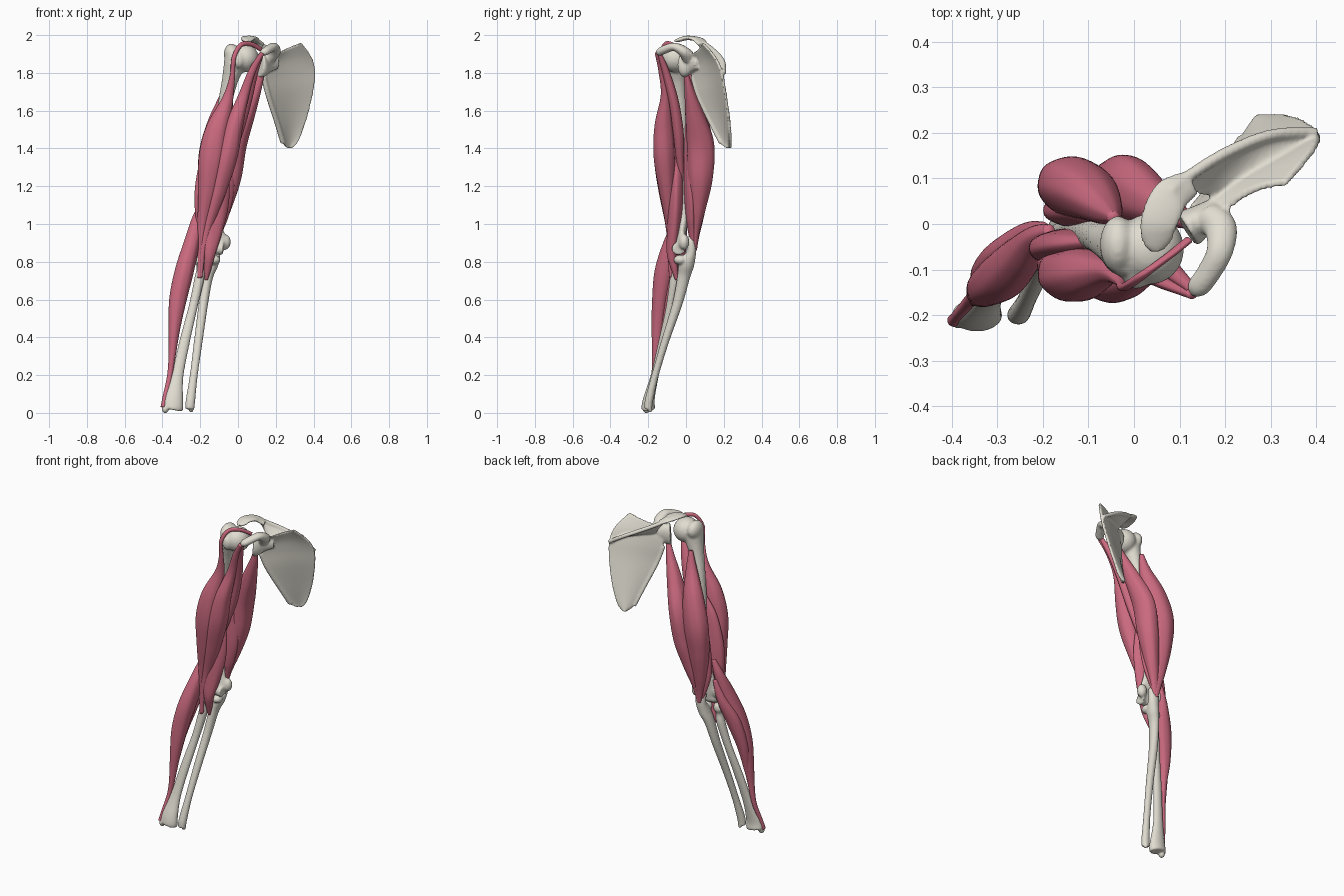
import bpy, math
from mathutils import Vector


def material(name, c):
    m = bpy.data.materials.new(name)
    m.diffuse_color = (*c, 1)
    return m


BONE = material("bone", (0.75, 0.72, 0.64))
MUSCLE = material("muscle", (0.60, 0.145, 0.215))


def spline(pts, n):
    """Catmull-Rom through tuples of any length, n steps per span."""
    out = []
    for i in range(len(pts) - 1):
        a, b, c, d = (pts[max(i - 1, 0)], pts[i], pts[i + 1], pts[min(i + 2, len(pts) - 1)])
        for k in range(n):
            t = k / n
            out.append([0.5 * (2 * q + (r - p) * t + (2 * p - 5 * q + 4 * r - s) * t * t
                               + (3 * q - p - 3 * r + s) * t ** 3) for p, q, r, s in zip(a, b, c, d)])
    return out + [list(pts[-1])]


def make(name, verts, faces, mat):
    me = bpy.data.meshes.new(name)
    me.from_pydata(verts, [], faces)
    me.polygons.foreach_set("use_smooth", [True] * len(faces))
    me.materials.append(mat)
    ob = bpy.data.objects.new(name, me)
    bpy.context.collection.objects.link(ob)
    return ob


def tube_data(pts, ref=(0, 1, 0), seg=24, steps=6, ripple=0.0):
    """Ellipse sections (x, y, z, half width, half depth along ref) lofted along a path."""
    rows = spline(pts, steps)
    P = [Vector(r[:3]) for r in rows]
    verts, faces = [], []
    for i, r in enumerate(rows):
        t = (P[min(i + 1, len(P) - 1)] - P[max(i - 1, 0)]).normalized()
        v = Vector(ref)
        v = (v - v.dot(t) * t).normalized()
        u = v.cross(t)
        for k in range(seg):
            a = 2 * math.pi * k / seg
            f = 1 + ripple * math.cos(7 * a + i * 0.12)
            verts.append(P[i] + f * (u * max(r[3], .003) * math.cos(a) + v * max(r[4], .003) * math.sin(a)))
    for i in range(len(rows) - 1):
        for k in range(seg):
            j = (k + 1) % seg
            faces.append((i * seg + k, i * seg + j, (i + 1) * seg + j, (i + 1) * seg + k))
    faces.append(tuple(reversed(range(seg))))
    faces.append(tuple(range(len(verts) - seg, len(verts))))
    return verts, faces


def ball_data(c, r):
    x, y, z = c
    return tube_data([(x, y, z + r[2] * math.cos(a), r[0] * math.sin(a), r[1] * math.sin(a))
                      for a in [math.pi * k / 10 for k in range(11)]], steps=2)


def sheet_data(A, B, bulge, th, n=14):
    """Curved plate of thickness th between border curves A and B."""
    ra, rb = spline(A, 5), spline(B, 5)
    m, verts, faces = len(ra), [], []
    bulge = Vector(bulge)
    off = bulge.normalized() * th / 2
    for s in (-1, 1):
        for a, b in zip(ra, rb):
            for k in range(n + 1):
                t = k / n
                verts.append(Vector(a).lerp(Vector(b), t) + bulge * math.sin(math.pi * t) + off * s)
    w, h = n + 1, m * (n + 1)
    for i in range(m - 1):
        for k in range(n):
            q = (i * w + k, i * w + k + 1, (i + 1) * w + k + 1, (i + 1) * w + k)
            faces += [q, tuple(x + h for x in reversed(q))]
    rim = [k for k in range(n)] + [i * w + n for i in range(m - 1)] \
        + [(m - 1) * w + k for k in range(n, 0, -1)] + [i * w for i in range(m - 1, 0, -1)]
    for a, b in zip(rim, rim[1:] + rim[:1]):
        faces.append((b, a, a + h, b + h))
    return verts, faces


def fused(name, parts, voxel, smooth=4):
    """Bone pieces melted into one smooth skin."""
    V, F = [], []
    for v, f in parts:
        o = len(V)
        V += v
        F += [tuple(i + o for i in q) for q in f]
    ob = make(name, V, F, BONE)
    r = ob.modifiers.new("fuse", 'REMESH')
    r.mode, r.voxel_size, r.use_smooth_shade = 'VOXEL', voxel, True
    s = ob.modifiers.new("soften", 'SMOOTH')
    s.factor, s.iterations = 0.5, smooth
    return ob


def muscle(name, pts, ref=(0, 1, 0)):
    return make(name, *tube_data(pts, ref, seg=42, steps=10, ripple=0.012), MUSCLE)


# Shoulder blade: plate, spine ridge, acromion, socket, coracoid hook, thick lateral border
lateral = [(.20, .03, 1.90), (.15, .03, 1.85), (.135, .035, 1.78), (.16, .065, 1.68), (.205, .13, 1.54),
           (.238, .185, 1.43), (.268, .215, 1.40)]
medial = [(.335, .09, 1.96), (.385, .15, 1.89), (.406, .185, 1.82), (.40, .205, 1.72), (.363, .228, 1.56),
          (.318, .235, 1.44), (.285, .226, 1.40)]
crest = [(.40, .20, 1.80), (.30, .195, 1.86), (.20, .155, 1.91), (.12, .105, 1.95), (.08, .07, 1.98)]
root = [(.40, .185, 1.81), (.31, .14, 1.85), (.22, .09, 1.86), (.17, .06, 1.87), (.13, .07, 1.94)]
fused("shoulder_blade", [
    sheet_data(lateral, medial, (-.007, .013, 0), .016),
    sheet_data(crest, root, (.002, 0, -.008), .018),
    tube_data([(x, y, z, .013, .012) for x, y, z in crest], (0, 0, 1)),
    tube_data([(.125, .09, 1.95, .03, .012), (.08, .06, 1.978, .042, .012), (.055, .005, 1.985, .042, .012),
               (.05, -.035, 1.975, .034, .011), (.052, -.06, 1.968, .015, .006)], (0, 0, 1)),
    tube_data([(.21, .06, 1.85, .03, .015), (.16, .025, 1.85, .05, .025), (.125, -.005, 1.845, .068, .042),
               (.115, -.012, 1.845, .064, .038)]),
    tube_data([(.165, .015, 1.88, .035, .035), (.19, -.01, 1.91, .036, .03), (.188, -.06, 1.938, .029, .022),
               (.162, -.11, 1.925, .026, .022), (.14, -.14, 1.91, .024, .02), (.133, -.155, 1.90, .01, .01)], (0, 0, 1)),
    tube_data([(x, y, z, .014, .012) for x, y, z in lateral[2:6]]),
], .006, 3)

# Upper arm bone
fused("humerus", [
    tube_data([(-.025, -.055, 1.92, .045, .055), (-.02, -.055, 1.85, .055, .06), (-.045, -.045, 1.75, .042, .045),
               (-.075, -.03, 1.6, .036, .036), (-.11, -.015, 1.3, .034, .034), (-.13, -.01, 1.08, .038, .03),
               (-.135, -.02, .97, .06, .022), (-.135, -.03, .90, .075, .025), (-.135, -.035, .87, .05, .025)]),
    ball_data((.035, -.055, 1.878), (.075, .078, .075)),
    ball_data((-.035, -.045, 1.90), (.04, .063, .055)),
    ball_data((.005, -.115, 1.87), (.03, .028, .045)),
    ball_data((-.068, -.01, .905), (.03, .028, .042)),
    ball_data((-.2, -.025, .92), (.026, .024, .04)),
    tube_data([(-.078, -.04, .868, .038, .038), (-.105, -.04, .87, .03, .03), (-.14, -.042, .868, .034, .034),
               (-.18, -.048, .872, .033, .035), (-.205, -.045, .876, .02, .02)]),
], .008)

# Forearm bones
fused("ulna", [
    tube_data([(-.125, .025, .935, .016, .014), (-.125, .025, .91, .032, .025), (-.125, .028, .85, .033, .026),
               (-.137, .005, .79, .034, .04), (-.16, -.012, .72, .028, .034), (-.183, -.045, .58, .025, .027),
               (-.21, -.11, .38, .023, .021), (-.234, -.163, .2, .021, .019), (-.251, -.195, .07, .025, .022),
               (-.255, -.2, .02, .024, .021)]),
    ball_data((-.125, -.03, .81), (.032, .035, .026)),
    ball_data((-.248, -.19, .015), (.012, .012, .014)),
], .006)
fused("radius", [
    tube_data([(-.197, -.055, .832, .03, .03), (-.197, -.055, .80, .034, .034), (-.198, -.055, .77, .021, .021),
               (-.205, -.06, .71, .026, .026), (-.238, -.085, .56, .024, .021), (-.282, -.125, .38, .028, .02),
               (-.32, -.165, .2, .032, .021), (-.34, -.195, .08, .05, .03), (-.345, -.2, .03, .056, .036),
               (-.347, -.2, .018, .05, .032)]),
    ball_data((-.385, -.21, .02), (.018, .02, .022)),
], .006)

# Biceps: long head with its tendon arching over the joint, short head from the coracoid
muscle("biceps_long_head", [
    (.12, -.035, 1.925, .012, .008), (.07, -.075, 1.952, .012, .008), (.015, -.115, 1.948, .012, .009),
    (-.022, -.138, 1.88, .012, .009), (-.03, -.125, 1.78, .014, .011), (-.055, -.105, 1.66, .03, .026),
    (-.108, -.11, 1.5, .062, .054), (-.138, -.112, 1.35, .07, .058), (-.162, -.10, 1.18, .05, .046),
    (-.187, -.085, 1.0, .027, .025), (-.197, -.08, .85, .016, .013), (-.203, -.08, .715, .012, .01)])
muscle("biceps_short_head", [
    (.128, -.155, 1.905, .012, .01), (.075, -.132, 1.81, .019, .014), (.03, -.11, 1.68, .028, .024),
    (-.02, -.118, 1.52, .046, .048), (-.058, -.115, 1.36, .056, .056), (-.108, -.10, 1.18, .048, .042),
    (-.16, -.085, 1.0, .03, .024), (-.187, -.085, .85, .014, .012), (-.197, -.08, .72, .01, .01)])
muscle("coracobrachialis", [
    (.125, -.14, 1.90, .012, .012), (.085, -.105, 1.8, .021, .02), (.04, -.065, 1.65, .032, .026),
    (-.01, -.04, 1.48, .034, .028), (-.06, -.03, 1.33, .024, .02), (-.09, -.02, 1.22, .006, .006)])

# Brachialis wraps the lower front of the humerus
muscle("brachialis", [
    (-.10, -.04, 1.5, .015, .012), (-.125, -.045, 1.38, .06, .03), (-.135, -.05, 1.22, .09, .04),
    (-.142, -.055, 1.08, .088, .042), (-.147, -.065, .95, .062, .036), (-.152, -.075, .84, .032, .026),
    (-.162, -.06, .76, .02, .018), (-.168, -.05, .705, .008, .008)])

# Triceps: three heads meeting on the elbow tip
muscle("triceps_long_head", [
    (.125, .0, 1.80, .015, .012), (.10, .015, 1.72, .026, .024), (.045, .045, 1.58, .045, .05),
    (-.01, .077, 1.42, .056, .072), (-.04, .077, 1.25, .058, .066), (-.075, .065, 1.1, .045, .044),
    (-.11, .052, .97, .03, .022), (-.122, .045, .87, .014, .01)])
muscle("triceps_lateral_head", [
    (-.045, .015, 1.79, .013, .012), (-.06, .03, 1.68, .036, .032), (-.098, .065, 1.52, .068, .058),
    (-.128, .08, 1.36, .082, .066), (-.138, .07, 1.2, .07, .056), (-.138, .058, 1.05, .046, .038),
    (-.13, .05, .94, .028, .02), (-.125, .047, .86, .014, .01)], (.35, 1, 0))
muscle("triceps_medial_head", [
    (-.06, .01, 1.6, .012, .012), (-.085, .03, 1.42, .06, .04), (-.105, .03, 1.2, .085, .042),
    (-.125, .03, 1.05, .075, .034), (-.13, .035, .95, .045, .022), (-.127, .04, .87, .016, .01)])

# Outer forearm muscles running to the thumb side of the wrist
muscle("brachioradialis", [
    (-.185, -.015, 1.12, .012, .014), (-.212, -.03, 1.03, .03, .028), (-.245, -.07, .9, .042, .048),
    (-.285, -.11, .75, .05, .055), (-.318, -.135, .6, .046, .044), (-.336, -.15, .45, .031, .032),
    (-.347, -.16, .32, .02, .02), (-.361, -.17, .2, .014, .014), (-.383, -.198, .09, .015, .012),
    (-.396, -.212, .03, .014, .014)])
muscle("radial_extensor", [
    (-.20, -.01, 1.0, .015, .015), (-.235, -.025, .88, .03, .028), (-.285, -.068, .74, .045, .034),
    (-.322, -.108, .58, .036, .03), (-.335, -.137, .42, .018, .02), (-.35, -.157, .28, .008, .008)])
